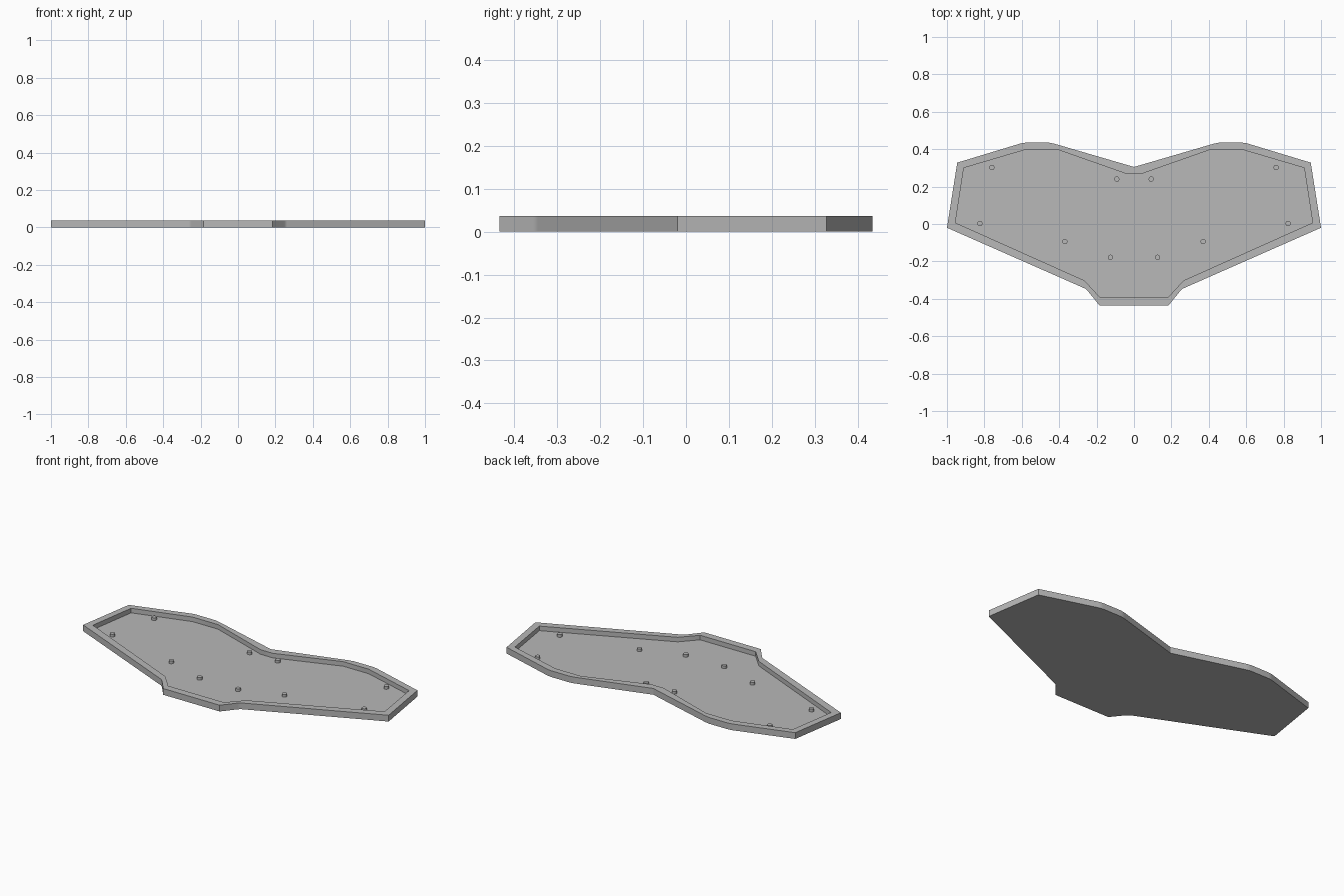
import bpy
import bmesh
from mathutils import Vector

HEIGHT = 0.037
FLOOR = 0.01
PEG_TOP = 0.026

cube = bpy.data.objects.get("Cube")
if cube:
    bpy.data.objects.remove(cube, do_unlink=True)

grey = bpy.data.materials.new("plain grey")
grey.use_nodes = True
colour = (0.48, 0.48, 0.48, 1)
grey.diffuse_color = colour
grey.node_tree.nodes["Principled BSDF"].inputs["Base Color"].default_value = colour

# Right halves of the outlines, from the back notch round to the front
OUTER = [(0, 0.305), (0.425, 0.429), (0.455, 0.435), (0.58, 0.435), (0.605, 0.431),
         (0.945, 0.328), (1, -0.02), (0.262, -0.345), (0.248, -0.357), (0.185, -0.435)]
INNER = [(0.04, 0.268), (0.41, 0.398), (0.577, 0.398), (0.91, 0.3),
         (0.955, 0.007), (0.265, -0.302), (0.182, -0.392)]


def whole_outline(half):
    """Mirror a half outline into a closed loop of points."""
    return half + [(-x, y) for x, y in reversed(half) if x > 0]


def ring(bm, points, z):
    return [bm.verts.new((x, y, z)) for x, y in points]


def bridge(bm, low, high):
    """Join two matching loops with side walls."""
    for i in range(len(low)):
        j = (i + 1) % len(low)
        bm.faces.new((low[i], low[j], high[j], high[i]))


def loop_edges(bm, verts):
    return [bm.edges.get((verts[i - 1], verts[i])) for i in range(len(verts))]


def finish(name, bm):
    bmesh.ops.recalc_face_normals(bm, faces=bm.faces)
    mesh = bpy.data.meshes.new(name)
    bm.to_mesh(mesh)
    bm.free()
    mesh.materials.append(grey)
    obj = bpy.data.objects.new(name, mesh)
    bpy.context.collection.objects.link(obj)
    bpy.ops.object.select_all(action="DESELECT")
    obj.select_set(True)
    bpy.context.view_layer.objects.active = obj
    bpy.ops.object.shade_smooth_by_angle(angle=0.52)
    return obj


# Tray: base, outer wall, flat rim, inner wall and recessed floor
bm = bmesh.new()
outer, inner = whole_outline(OUTER), whole_outline(INNER)
base = ring(bm, outer, 0)
outer_top = ring(bm, outer, HEIGHT)
inner_top = ring(bm, inner, HEIGHT)
floor = ring(bm, inner, FLOOR)
bm.faces.new(base)
bm.faces.new(floor)
bridge(bm, base, outer_top)
bridge(bm, floor, inner_top)
rim_edges = loop_edges(bm, outer_top) + loop_edges(bm, inner_top)
bmesh.ops.triangle_fill(bm, edges=rim_edges, use_beauty=True, normal=Vector((0, 0, 1)))
tray = finish("tray", bm)
weighted = tray.modifiers.new("even wall shading", "WEIGHTED_NORMAL")
weighted.keep_sharp = True

# Mounting pegs, mirrored left and right
PEGS = [(0.76, 0.302), (0.092, 0.24), (0.824, 0.003), (0.37, -0.094), (0.126, -0.178)]
for side, sign in (("left", 1), ("right", -1)):
    for number, (x, y) in enumerate(PEGS, 1):
        bm = bmesh.new()
        bmesh.ops.create_cone(bm, cap_ends=True, segments=24, radius1=0.014,
                              radius2=0.014, depth=PEG_TOP - FLOOR + 0.002)
        bmesh.ops.translate(bm, verts=bm.verts,
                            vec=(sign * x, y, (PEG_TOP + FLOOR - 0.002) / 2))
        finish(f"{side}_peg_{number}", bm)
